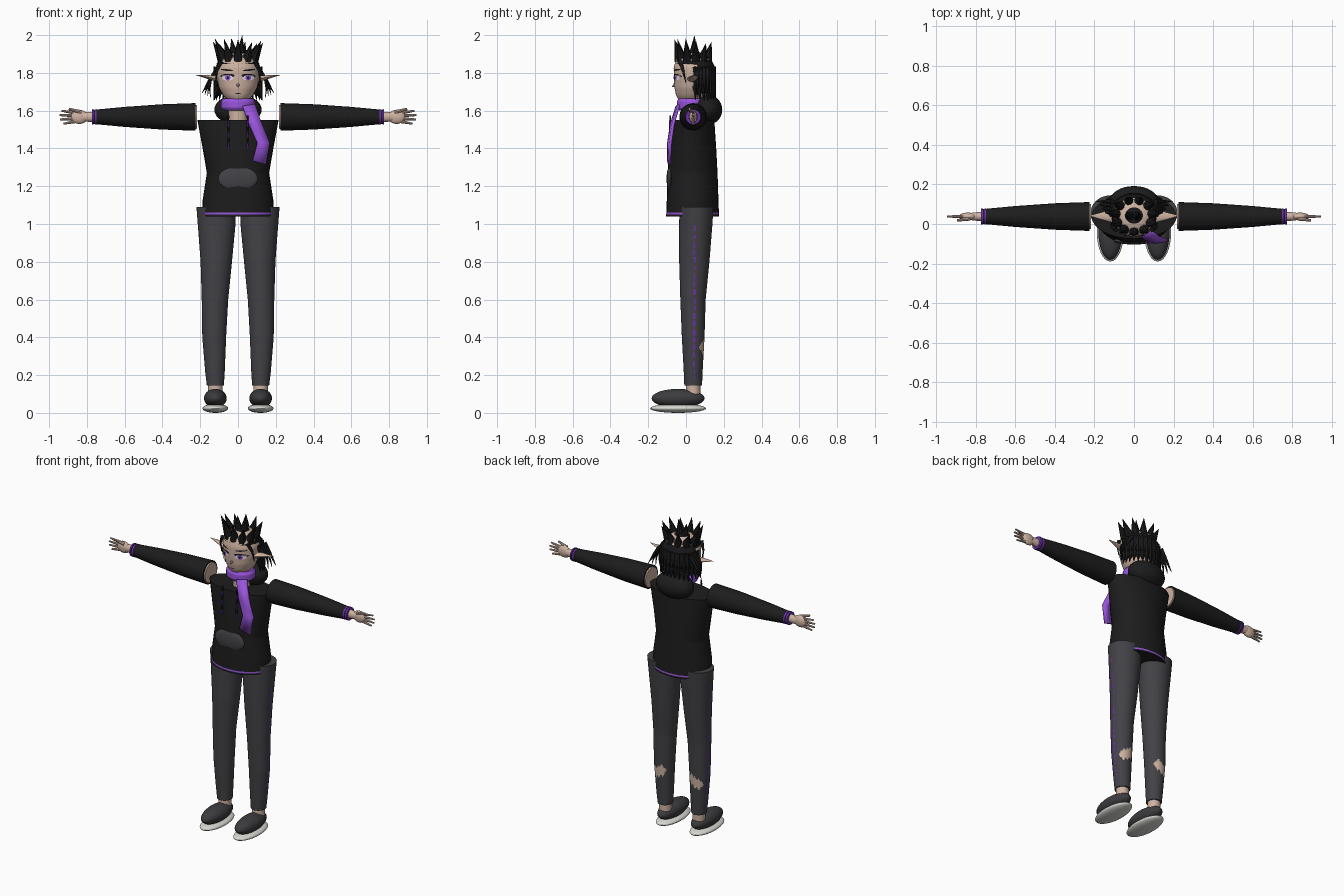
import bpy, bmesh, math, random
from mathutils import Vector, Matrix

random.seed(4)
if "Cube" in bpy.data.objects:
    bpy.data.objects.remove(bpy.data.objects["Cube"])


def material(name, r, g, b):
    m = bpy.data.materials.new(name)
    m.use_nodes = True
    m.diffuse_color = (r, g, b, 1)
    m.node_tree.nodes["Principled BSDF"].inputs["Base Color"].default_value = (r, g, b, 1)
    return m


BLACK = material("black_cloth", .012, .012, .012)
HAIR = material("hair_black", .009, .009, .010)
GREY = material("charcoal_cloth", .055, .054, .062)
SHOE = material("shoe_grey", .045, .045, .05)
SKIN = material("skin", .62, .45, .36)
PURPLE = material("purple", .32, .09, .72)
VIOLET = material("dark_violet", .15, .03, .42)
SOLE = material("sole_white", .68, .68, .64)
WHITE = material("eye_white", .85, .83, .85)


def finish(name, bm, *mats):
    bmesh.ops.recalc_face_normals(bm, faces=bm.faces)
    me = bpy.data.meshes.new(name)
    bm.to_mesh(me)
    bm.free()
    ob = bpy.data.objects.new(name, me)
    bpy.context.collection.objects.link(ob)
    for m in mats:
        me.materials.append(m)
    bpy.ops.object.select_all(action='DESELECT')
    ob.select_set(True)
    bpy.context.view_layer.objects.active = ob
    bpy.ops.object.shade_smooth_by_angle(angle=math.radians(40))
    return ob


def sample(prof, z):
    """Linear lookup in a profile of (height, centre x, centre y, rx, ry)."""
    for a, b in zip(prof, prof[1:]):
        if z <= b[0]:
            t = max(0, (z - a[0]) / (b[0] - a[0]))
            return [p + (q - p) * t for p, q in zip(a, b)]
    return list(prof[-1])


def loft(name, prof, mats, segs=32, rings=24, rule=None, matrix=None):
    bm = bmesh.new()
    rows = []
    z0, z1 = prof[0][0], prof[-1][0]
    for k in range(rings + 1):
        z, cx, cy, rx, ry = sample(prof, z0 + (z1 - z0) * k / rings)
        rows.append([bm.verts.new((cx + rx * math.cos(a), cy + ry * math.sin(a), z))
                     for a in (math.tau * i / segs for i in range(segs))])
    for a, b in zip(rows, rows[1:]):
        for i in range(segs):
            j = (i + 1) % segs
            bm.faces.new((a[i], a[j], b[j], b[i]))
    bm.faces.new(rows[0])
    bm.faces.new(rows[-1])
    if rule:
        for f in bm.faces:
            f.material_index = rule(f.calc_center_median())
    if matrix:
        bm.transform(matrix)
    return finish(name, bm, *mats)


def ball(name, loc, size, mat, rot=None, keep=None):
    bm = bmesh.new()
    bmesh.ops.create_uvsphere(bm, u_segments=32, v_segments=20, radius=1)
    m = Matrix.Translation(loc) @ (rot or Matrix()) @ Matrix.Diagonal((*size, 1))
    bm.transform(m)
    if keep:
        drop = [f for f in bm.faces if not keep(f.calc_center_median())]
        bmesh.ops.delete(bm, geom=drop, context='FACES')
    return finish(name, bm, mat)


def spike(name, a, b, r, mat, tip=0.0, flat=1.0, segs=8):
    a, b = Vector(a), Vector(b)
    bm = bmesh.new()
    bmesh.ops.create_cone(bm, cap_ends=True, segments=segs, radius1=r, radius2=tip,
                          depth=(b - a).length)
    bm.transform(Matrix.Translation((a + b) / 2)
                 @ (b - a).to_track_quat('Z', 'Y').to_matrix().to_4x4()
                 @ Matrix.Diagonal((1, flat, 1, 1)))
    return finish(name, bm, mat)


def strand(name, pts, r, mat, taper=True):
    cu = bpy.data.curves.new(name, 'CURVE')
    cu.dimensions, cu.bevel_depth, cu.bevel_resolution = '3D', r, 2
    cu.use_fill_caps = True
    sp = cu.splines.new('POLY')
    sp.points.add(len(pts) - 1)
    for i, p in enumerate(pts):
        sp.points[i].co = (*p, 1)
        sp.points[i].radius = 1 - .9 * i / (len(pts) - 1) if taper else 1
    cu.materials.append(mat)
    ob = bpy.data.objects.new(name, cu)
    bpy.context.collection.objects.link(ob)


# Hoodie body with a purple hem line
body = [(1.04, 0, .035, .19, .14), (1.12, 0, .035, .188, .137), (1.27, 0, .035, .165, .132),
        (1.4, 0, .035, .187, .125), (1.55, 0, .038, .215, .112)]
loft("hoodie_body", body, (BLACK, PURPLE), rings=51,
     rule=lambda c: int(1.048 < c.z < 1.058))
ball("hood", (0, .112, 1.605), (.125, .08, .08), BLACK)
ball("front_pocket", (0, -.085, 1.24), (.105, .018, .065), GREY)
for s in (-1, 1):
    for k in range(6):
        z = 1.575 - k * .03
        y = -.083 - .006 * k / 5
        strand("drawstring", [(s * .05, y, z), (s * .052, y - .001, z - .03)], .005,
               VIOLET if k % 2 else BLACK, False)

# Scarf: neck wrap and hanging tail
loft("neck", [(1.5, 0, .035, .05, .05), (1.68, 0, .035, .05, .05)], (SKIN,), rings=2)
loft("scarf_wrap", [(1.6, 0, .03, .075, .065), (1.615, 0, .03, .09, .078),
                    (1.65, 0, .03, .09, .078), (1.665, 0, .03, .078, .068)], (PURPLE,), rings=12)
bm = bmesh.new()
rows = [[bm.verts.new(p) for p in pair] for pair in (
    ((.025, -.055, 1.625), (.09, -.045, 1.635)), ((.06, -.085, 1.53), (.127, -.075, 1.53)),
    ((.103, -.1, 1.43), (.168, -.09, 1.43)), ((.078, -.1, 1.335), (.148, -.095, 1.315)))]
for a, b in zip(rows, rows[1:]):
    bm.faces.new((a[0], a[1], b[1], b[0]))
tail = finish("scarf_tail", bm, PURPLE)
tail.modifiers.new("thickness", 'SOLIDIFY').thickness = .015

# Arms and hands
sleeve = [(.225, 0, 0, .073, .073), (.4, 0, 0, .067, .067), (.6, 0, 0, .053, .053),
          (.77, 0, 0, .037, .037)]
for s in (-1, 1):
    side = "left" if s > 0 else "right"
    cy, cz = .038, 1.567
    along = Matrix.Translation((0, cy, cz)) @ Matrix.Rotation(s * math.pi / 2, 4, 'Y')
    loft(side + "_sleeve", sleeve, (BLACK,), matrix=along)
    loft(side + "_shoulder_skin", [(.218, 0, 0, .062, .062), (.23, 0, 0, .065, .065)],
         (SKIN,), rings=1, matrix=along)
    for x in (.748, .765):
        loft(side + "_cuff_band", [(x, 0, 0, .041, .041), (x + .009, 0, 0, .04, .04)],
             (VIOLET,), rings=1, matrix=along)
    loft(side + "_wrist", [(.76, 0, 0, .028, .024), (.82, 0, 0, .024, .02)], (SKIN,),
         rings=2, matrix=along)
    ball(side + "_palm", (s * .84, cy, cz), (.045, .02, .037), SKIN)
    for k in range(4):
        dz = .024 - .017 * k
        end = (.935, .945, .943, .925)[k]
        spike(side + "_finger", (s * .855, cy, cz + dz * .85),
              (s * end, cy, cz + dz * 1.35), .0095, SKIN, .005)
    spike(side + "_thumb", (s * .83, cy - .01, cz + .025), (s * .895, cy - .02, cz + .042),
          .011, SKIN, .006)


# Legs, torn at the calves and striped down the outer seam
def leg_rule(s):
    def rule(c):
        dx = c.x - s * .125
        torn = any(abs(dx - s * ox) / .026 + abs(c.z - oz) / .042 < 1
                   for ox, oz in ((-.018, .375), (.005, .36), (.026, .35)))
        if c.y > .05 and torn:
            return 1
        if s * dx > .03 and abs(c.y - .045) < .0045 and .17 < c.z < 1 and math.sin(c.z * 150) > -.5:
            return 2
        return 0
    return rule


for s in (-1, 1):
    side = "left" if s > 0 else "right"
    leg = [(.145, s * .12, .038, .045, .047), (.22, s * .122, .038, .052, .05),
           (.4, s * .126, .038, .063, .06), (.6, s * .122, .037, .07, .067),
           (.8, s * .115, .044, .083, .08), (1.0, s * .113, .052, .1, .088),
           (1.09, s * .118, .055, .102, .09)]
    loft(side + "_trouser_leg", leg, (GREY, SKIN, VIOLET), 64, 96, leg_rule(s))
    loft(side + "_ankle", [(.09, s * .12, .038, .038, .038), (.16, s * .12, .038, .038, .038)],
         (SKIN,), rings=1)
    ball(side + "_shoe", (s * .12, -.042, .077), (.06, .14, .05), SHOE)
    ball(side + "_sole", (s * .12, -.042, .024), (.068, .148, .024), SOLE)

# Head
head = [(1.635, 0, .03, .025, .045), (1.65, 0, .03, .05, .065), (1.68, 0, .033, .078, .085),
        (1.72, 0, .035, .1, .096), (1.77, 0, .036, .112, .1), (1.83, 0, .038, .115, .103),
        (1.88, 0, .04, .095, .09), (1.905, 0, .04, .05, .05)]
loft("head", head, (SKIN,), segs=40, rings=27)


def patch(name, x, z, rx, rz, mat, lift, tilt=0.0):
    """Thin oval laid on the front of the face."""
    def on_face(u, v):
        px = x + u * math.cos(tilt) - v * math.sin(tilt)
        pz = z + u * math.sin(tilt) + v * math.cos(tilt)
        _, _, cy, ax, ay = sample(head, pz)
        return (px, cy - ay * math.sqrt(max(0, 1 - (px / ax) ** 2)) - lift, pz)
    bm = bmesh.new()
    mid = bm.verts.new(on_face(0, 0))
    rim = [bm.verts.new(on_face(rx * math.cos(a), rz * math.sin(a)))
           for a in (math.tau * i / 20 for i in range(20))]
    for i in range(20):
        bm.faces.new((mid, rim[i], rim[(i + 1) % 20]))
    finish(name, bm, mat)


# Face details and pointed ears
for s in (-1, 1):
    patch("eyelash", s * .056, 1.784, .038, .011, HAIR, .002, s * -.05)
    patch("eye_white", s * .055, 1.774, .03, .014, WHITE, .004)
    patch("iris", s * .054, 1.774, .015, .014, PURPLE, .006)
    patch("pupil", s * .054, 1.774, .006, .008, HAIR, .008)
    patch("eyebrow", s * .058, 1.815, .033, .0045, HAIR, .003, s * .1)
    spike("ear", (s * .1, .04, 1.768), (s * .23, .042, 1.79), .036, SKIN, 0, .5, 12)
patch("mouth", 0, 1.69, .015, .0025, HAIR, .003)
spike("nose", (0, -.06, 1.735), (0, -.076, 1.725), .01, SKIN)

# Hair cap, crown spikes, back layers and side locks
cap = ball("hair_cap", (0, .043, 1.795), (.127, .115, .118), HAIR,
           keep=lambda c: c.z > 1.845 or (c.y > .055 and c.z > 1.69))
cap.modifiers.new("thickness", 'SOLIDIFY').thickness = .012
for i in range(11):
    a = math.tau * (i + .25) / 11
    c, d = math.cos(a), math.sin(a)
    spike("crown_spike", (.08 * c, .04 + .072 * d, 1.865),
          (.135 * c, .04 + .1 * d, random.uniform(1.955, 1.985)), .03, HAIR)
for x, z in ((-.035, 1.985), (.022, 2.0)):
    spike("top_spike", (x * .6, .04, 1.89), (x, .045, z), .028, HAIR)
for z, length in ((1.83, .09), (1.78, .09), (1.73, .075)):
    for k in range(15):
        a = math.pi * k / 14
        c, d = math.cos(a), math.sin(a)
        spike("back_strand", (.112 * c, .05 + .092 * d, z),
              (.128 * c, .05 + .108 * d, z - length), .018, HAIR, .001, 1, 6)
for s in (-1, 1):
    for k in range(4):
        y = .06 + .018 * k
        strand("side_lock", [(s * .11, y, 1.82), (s * .145, y, 1.77),
                             (s * (.15 + .008 * k), y, 1.72), (s * (.145 + .015 * k), y, 1.67 + .008 * k)],
               .012, HAIR)
    strand("temple_lock", [(s * .09, -.03, 1.86), (s * .113, -.015, 1.81), (s * .117, .0, 1.745)],
           .012, HAIR)
